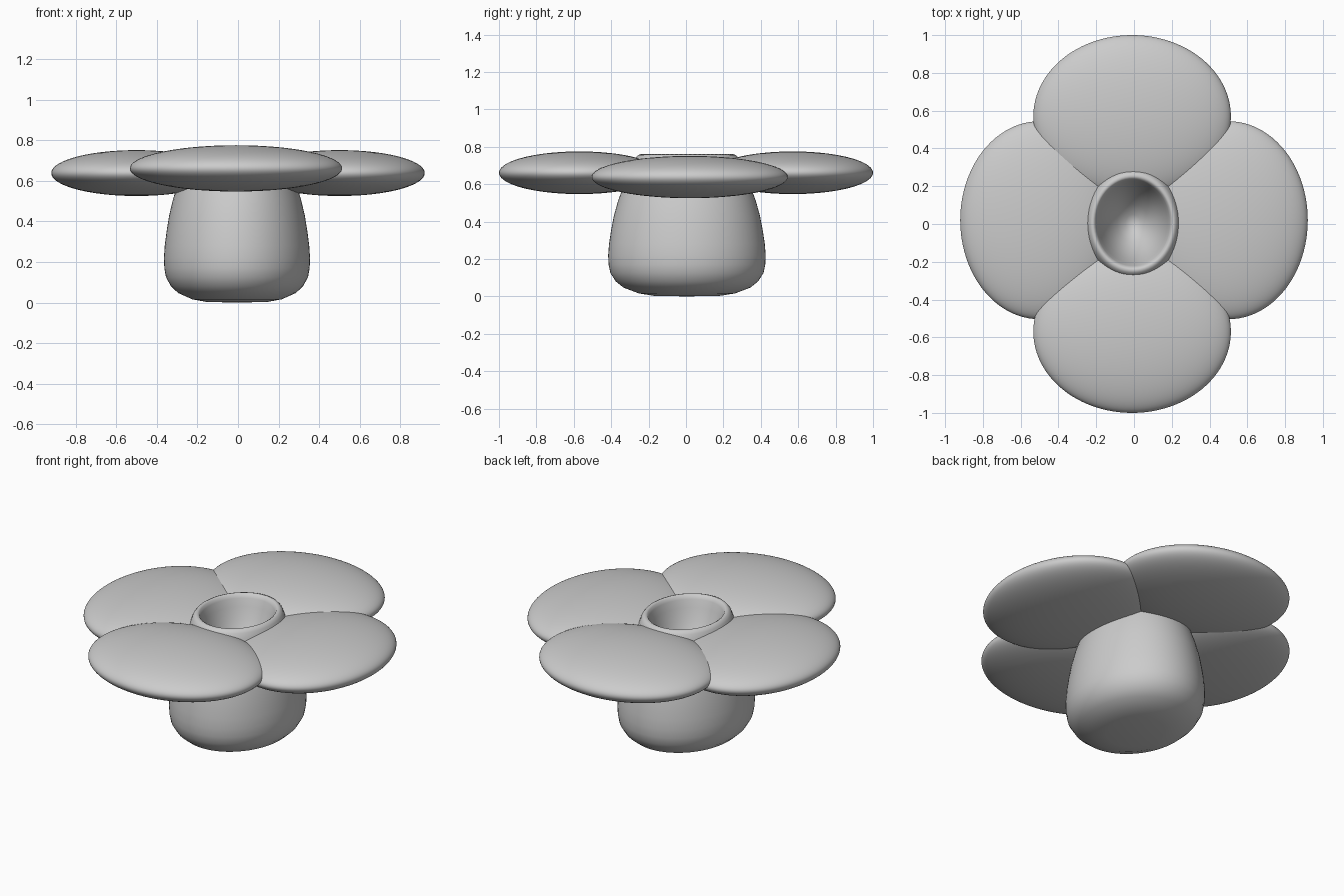
import bpy, bmesh, math

if "Cube" in bpy.data.objects:
    bpy.data.objects.remove(bpy.data.objects["Cube"])

CX, CY = -0.005, 0.005      # axis of the cup
OVAL = 1.17                 # cup is longer in y than in x
SEG = 64


def finish(name, bm):
    bmesh.ops.recalc_face_normals(bm, faces=bm.faces)
    mesh = bpy.data.meshes.new(name)
    bm.to_mesh(mesh)
    bm.free()
    for p in mesh.polygons:
        p.use_smooth = True
    ob = bpy.data.objects.new(name, mesh)
    bpy.context.collection.objects.link(ob)
    return ob


def lathe(name, profile):
    """Spin a (radius, z) profile into a closed oval solid."""
    bm = bmesh.new()
    rings = []
    for r, z in profile:
        if r == 0:
            rings.append([bm.verts.new((CX, CY, z))])
        else:
            rings.append([bm.verts.new((CX + r * math.cos(2 * math.pi * i / SEG),
                                        CY + r * OVAL * math.sin(2 * math.pi * i / SEG), z))
                          for i in range(SEG)])
    for a, b in zip(rings, rings[1:]):
        for i in range(SEG):
            j = (i + 1) % SEG
            if len(a) == 1:
                bm.faces.new((a[0], b[i], b[j]))
            elif len(b) == 1:
                bm.faces.new((a[i], a[j], b[0]))
            else:
                bm.faces.new((a[i], a[j], b[j], b[i]))
    return finish(name, bm)


def petal(name, centre, radii):
    """Flattened ellipsoid whose inner end stops inside the cup wall."""
    bm = bmesh.new()
    bmesh.ops.create_uvsphere(bm, u_segments=96, v_segments=48, radius=1)
    wall = 0.212
    for v in bm.verts:
        for k in range(3):
            v.co[k] = centre[k] + v.co[k] * radii[k]
        dx, dy = v.co.x - CX, (v.co.y - CY) / OVAL
        d = math.hypot(dx, dy)
        if 1e-6 < d < wall:
            v.co.x = CX + dx * wall / d
            v.co.y = CY + dy * wall / d * OVAL
    return finish(name, bm)


# Cup: rounded foot, tapering body, rounded rim, hollow inside
lathe("cup", [(0, 0.0), (0.15, 0.003), (0.22, 0.016), (0.29, 0.047), (0.325, 0.08),
              (0.35, 0.125), (0.358, 0.17), (0.36, 0.22), (0.356, 0.28), (0.347, 0.35),
              (0.334, 0.43), (0.315, 0.51), (0.29, 0.59), (0.265, 0.655), (0.246, 0.71),
              (0.236, 0.74), (0.224, 0.755), (0.212, 0.76), (0.202, 0.754), (0.194, 0.735),
              (0.182, 0.69), (0.16, 0.62), (0.128, 0.545), (0.085, 0.48),
              (0.04, 0.435), (0, 0.42)])

# Petals: a slightly lower pair at the sides, a higher pair front and back
for side, s in (("right", 1), ("left", -1)):
    petal(side + "_petal", (s * 0.5, 0.02, 0.638), (0.42, 0.524, 0.113))
for side, s in (("back", 1), ("front", -1)):
    petal(side + "_petal", (-0.01, s * 0.57, 0.661), (0.523, 0.43, 0.114))
